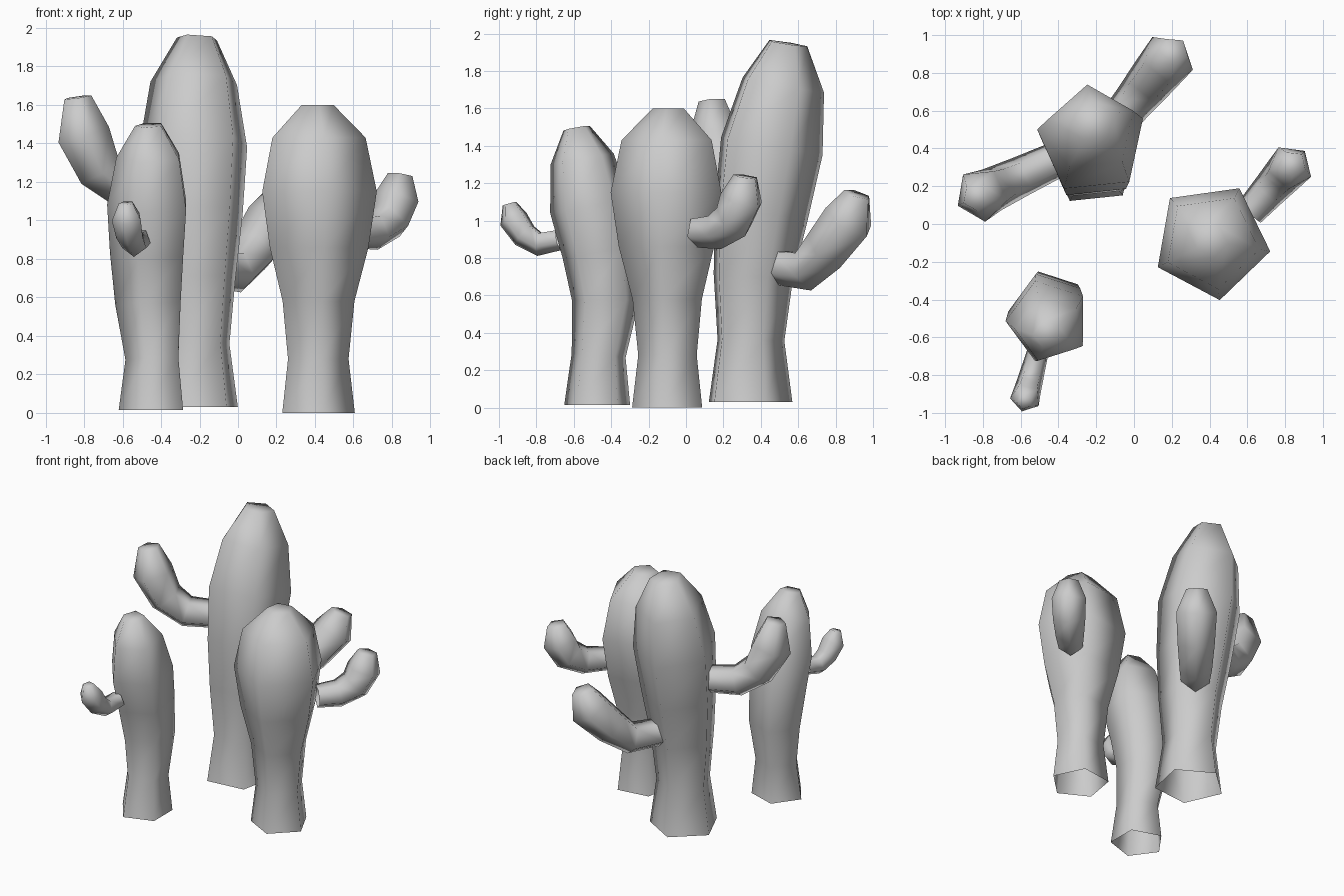
import bpy, bmesh, math
from mathutils import Vector

if "Cube" in bpy.data.objects:
    bpy.data.objects.remove(bpy.data.objects["Cube"])

SIDES = 5


def tube(name, rings, phase, flat_start=False):
    """Loft pentagon rings (x, y, z, radius) along their path, capped at the tip, open at the root."""
    bm = bmesh.new()
    up = Vector((0, 0, 1))
    centres = [Vector(r[:3]) for r in rings]
    loops = []
    for i, (c, r) in enumerate(zip(centres, rings)):
        tangent = centres[min(i + 1, len(rings) - 1)] - centres[max(i - 1, 0)]
        if flat_start and i == 0:
            tangent = up
        rot = up.rotation_difference(tangent.normalized())
        loop = []
        for k in range(SIDES):
            a = math.radians(phase) + math.tau * k / SIDES
            loop.append(bm.verts.new(c + rot @ Vector((math.cos(a), math.sin(a), 0)) * r[3]))
        loops.append(loop)
    for lo, hi in zip(loops, loops[1:]):
        for k in range(SIDES):
            j = (k + 1) % SIDES
            bm.faces.new((lo[k], lo[j], hi[j], hi[k]))
    bm.faces.new(loops[-1])
    for f in bm.faces:
        f.smooth = True
    mesh = bpy.data.meshes.new(name)
    bm.to_mesh(mesh)
    bm.free()
    ob = bpy.data.objects.new(name, mesh)
    bpy.context.collection.objects.link(ob)
    return ob


def arm(name, x, y, azimuth, profile):
    """Bent arm: profile points are (distance out, height, radius)."""
    a = math.radians(azimuth)
    rings = [(x + s * math.cos(a), y + s * math.sin(a), z, r) for s, z, r in profile]
    return tube(name, rings, azimuth)


# Tall back cactus, leaning backwards
tube("tall_trunk", [
    (-.22, .33, .03, .24), (-.22, .335, .36, .192), (-.222, .345, .70, .228),
    (-.223, .385, 1.04, .27), (-.223, .44, 1.40, .296), (-.222, .505, 1.725, .238),
    (-.21, .54, 1.948, .11)], 96, True)
arm("tall_left_arm", -.40, .345, 205, [
    (0, 1.17, .10), (.22, 1.175, .113), (.36, 1.27, .125), (.45, 1.45, .145), (.48, 1.64, .075)])
arm("tall_back_arm", -.13, .49, 51, [
    (0, .755, .10), (.20, .737, .115), (.34, .845, .132), (.495, 1.0, .145), (.55, 1.14, .075)])

# Stout right cactus, upright
tube("stout_trunk", [
    (.41, -.09, 0, .20), (.41, -.09, .28, .167), (.41, -.09, .58, .198),
    (.41, -.09, .86, .272), (.41, -.09, 1.15, .316), (.41, -.09, 1.43, .257),
    (.41, -.09, 1.60, .088)], 62, True)
arm("stout_arm", .61, .06, 48, [
    (0, .94, .085), (.15, .945, .10), (.265, 1.0, .115), (.325, 1.11, .122), (.35, 1.235, .068)])

# Slim front left cactus, leaning forwards
tube("slim_trunk", [
    (-.435, -.475, .015, .185), (-.433, -.467, .28, .152), (-.45, -.43, .57, .188),
    (-.455, -.462, .83, .21), (-.453, -.514, 1.08, .227), (-.452, -.555, 1.33, .18),
    (-.46, -.585, 1.495, .075)], 36, True)
arm("slim_arm", -.51, -.68, 255, [
    (0, .90, .06), (.11, .878, .068), (.19, .925, .075), (.25, 1.01, .082), (.272, 1.09, .04)])
